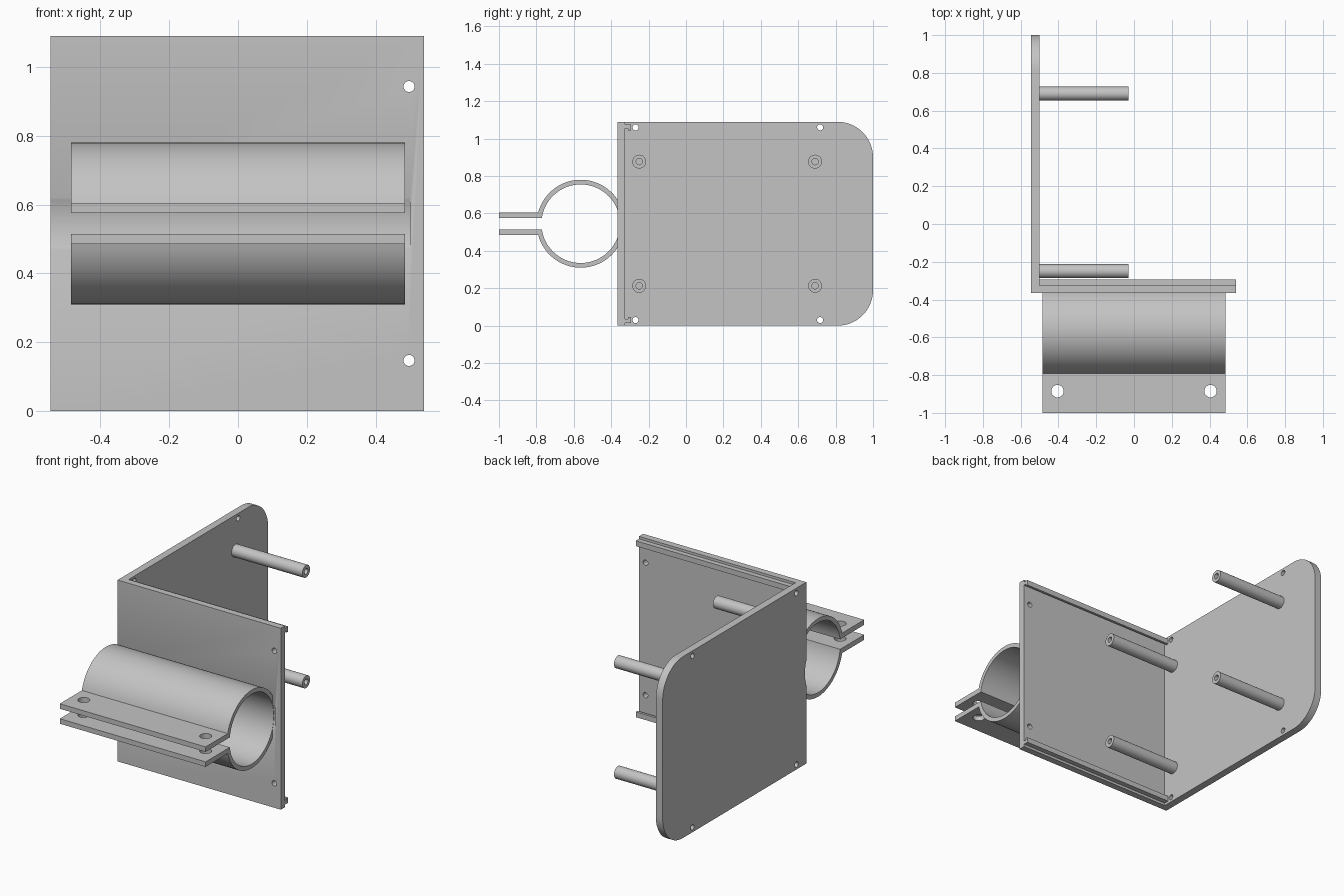
import bpy, bmesh
from math import sin, cos, pi, asin
from mathutils import Matrix, Vector

if "Cube" in bpy.data.objects:
    bpy.data.objects.remove(bpy.data.objects["Cube"])

grey = bpy.data.materials.new("light_grey")
grey.use_nodes = True
GREY = (0.55, 0.55, 0.55, 1)
grey.diffuse_color = GREY
grey.node_tree.nodes["Principled BSDF"].inputs["Base Color"].default_value = GREY


def add_object(name, bm):
    bmesh.ops.recalc_face_normals(bm, faces=bm.faces)
    mesh = bpy.data.meshes.new(name)
    bm.to_mesh(mesh)
    bm.free()
    mesh.materials.append(grey)
    obj = bpy.data.objects.new(name, mesh)
    bpy.context.collection.objects.link(obj)
    return obj


def extrude_x(name, profile, x0, x1):
    """Extrude a closed (y, z) profile from x0 to x1."""
    bm = bmesh.new()
    face = bm.faces.new([bm.verts.new((x0, y, z)) for y, z in profile])
    moved = bmesh.ops.extrude_face_region(bm, geom=[face])["geom"]
    verts = [v for v in moved if isinstance(v, bmesh.types.BMVert)]
    bmesh.ops.translate(bm, verts=verts, vec=(x1 - x0, 0, 0))
    return add_object(name, bm)


def arc(cy, cz, r, a0, a1, n):
    angles = [a0 + (a1 - a0) * i / n for i in range(n + 1)]
    return [(cy + r * cos(a), cz + r * sin(a)) for a in angles]


def activate(obj):
    bpy.ops.object.select_all(action='DESELECT')
    obj.select_set(True)
    bpy.context.view_layer.objects.active = obj


def drill(obj, axis, centre, r, depth, n=32):
    """Cut a round hole along an axis."""
    bm = bmesh.new()
    turn = Vector((0, 0, 1)).rotation_difference(Vector(axis)).to_matrix().to_4x4()
    bmesh.ops.create_cone(bm, cap_ends=True, segments=n, radius1=r, radius2=r,
                          depth=depth, matrix=Matrix.Translation(centre) @ turn)
    cutter = add_object("cutter", bm)
    cutter.hide_render = True
    mod = obj.modifiers.new("hole", 'BOOLEAN')
    mod.operation, mod.solver, mod.object = 'DIFFERENCE', 'EXACT', cutter
    activate(obj)
    bpy.ops.object.modifier_apply(modifier=mod.name)
    bpy.data.objects.remove(cutter)


def smooth(obj):
    activate(obj)
    bpy.ops.object.shade_smooth_by_angle(angle=0.5)


X, Y, Z = (1, 0, 0), (0, 1, 0), (0, 0, 1)
H, MID = 1.09, 0.545          # height and middle height
FRONT, INNER = -0.365, -0.325  # faces of the front plate
LEFT, WALL = -0.545, -0.5      # faces of the side plate
BORE_Y = -0.563

# Side plate with two rounded rear corners
R = 0.19
outline = ([(FRONT, 0)] + arc(1 - R, R, R, -pi / 2, 0, 16)
           + arc(1 - R, H - R, R, 0, pi / 2, 16) + [(FRONT, H)])
side = extrude_x("side_plate", outline, LEFT, WALL)
for y in (-0.27, 0.717):
    for z in (0.03, H - 0.03):
        drill(side, X, (WALL, y, z), 0.016, 0.3)

# Front plate with screw holes
front = extrude_x("front_plate", [(FRONT, 0), (INNER, 0), (INNER, H), (FRONT, H)],
                  WALL, 0.54)
for z in (0.147, H - 0.147):
    drill(front, Y, (0.497, INNER, z), 0.016, 0.3)

# Pipe bore grazing both plates
for plate in (front, side):
    drill(plate, X, (-0.1, BORE_Y, MID), 0.212, 1.2, 96)
    smooth(plate)

# Hooked rails along the top and bottom of the front plate
hook = [(INNER, 0.015), (-0.295, 0.015), (-0.295, 0.047), (-0.31, 0.047),
        (-0.31, 0.035), (INNER, 0.035)]
extrude_x("bottom_rail", hook, WALL, 0.54)
extrude_x("top_rail", [(y, H - z) for y, z in hook], WALL, 0.54)

# Split pipe clamp with two flanges
RO, RI = 0.235, 0.21
a, b = pi - asin(0.06 / RO), pi - asin(0.03 / RI)
section = ([(-1, MID + 0.06)] + arc(BORE_Y, MID, RO, a, -a, 72)
           + [(-1, MID - 0.06), (-1, MID - 0.03)]
           + arc(BORE_Y, MID, RI, -b, b, 72) + [(-1, MID + 0.03)])
clamp = extrude_x("pipe_clamp", section, -0.485, 0.485)
for x in (-0.405, 0.405):
    drill(clamp, Z, (x, -0.885, MID), 0.033, 0.4)
smooth(clamp)

# Hollow standoffs on the side plate
for y in (-0.25, 0.69):
    for z in (0.213, H - 0.213):
        post = extrude_x("standoff", arc(y, z, 0.037, 0, 2 * pi * 31 / 32, 31),
                         WALL, -0.03)
        drill(post, X, (-0.03, y, z), 0.017, 0.6, 24)
        smooth(post)
